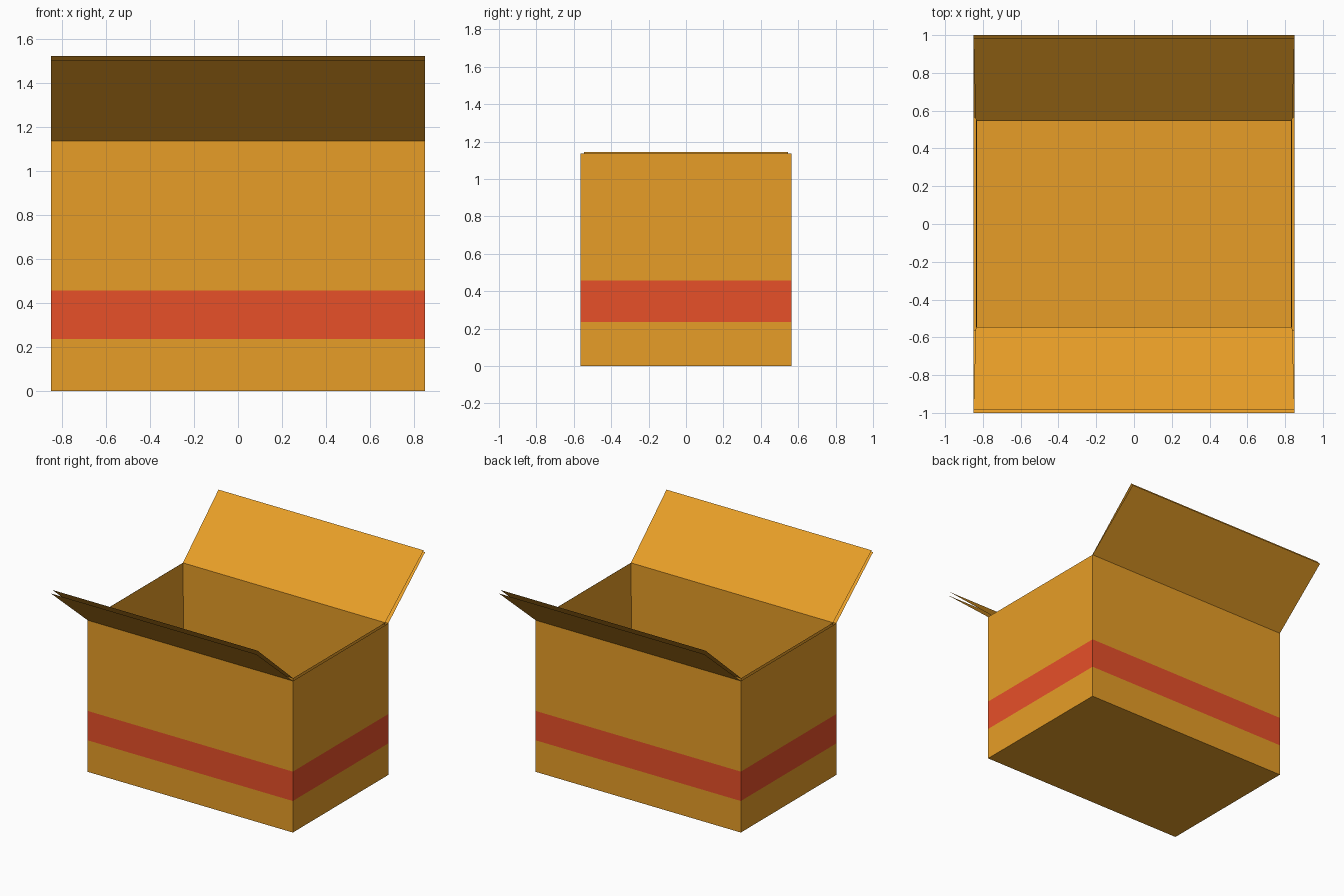
import bpy, bmesh
from mathutils import Matrix, Vector

if "Cube" in bpy.data.objects:
    bpy.data.objects.remove(bpy.data.objects["Cube"])

W, D, H = 0.85, 0.565, 1.135          # half width, half depth, wall height
BAND = (0.236, 0.456)                 # coloured stripe, bottom and top
TIP_Y, TIP_Z = 1.0, 1.502             # outer edge of the open flaps


def material(name, rgb):
    m = bpy.data.materials.new(name)
    m.diffuse_color = (*rgb, 1)
    m.use_nodes = True
    m.node_tree.nodes["Principled BSDF"].inputs["Base Color"].default_value = m.diffuse_color
    return m


bm = bmesh.new()

# Open-topped box
bmesh.ops.create_cube(bm, size=1, matrix=Matrix.Translation((0, 0, H / 2))
                      @ Matrix.Diagonal((2 * W, 2 * D, H, 1)))
bm.normal_update()
bmesh.ops.delete(bm, geom=[f for f in bm.faces if f.normal.z > 0.9],
                 context='FACES_ONLY')

# Cut the stripe into the walls
for z in BAND:
    bmesh.ops.bisect_plane(bm, geom=bm.verts[:] + bm.edges[:] + bm.faces[:],
                           plane_co=Vector((0, 0, z)), plane_no=Vector((0, 0, 1)))

# Front and back flaps, folded outwards from the long rims
for s in (-1, 1):
    rim = [e for e in bm.edges if e.is_boundary
           and all(abs(v.co.z - H) < 1e-4 and abs(v.co.y - s * D) < 1e-4
                   for v in e.verts)]
    new = bmesh.ops.extrude_edge_only(bm, edges=rim)['geom']
    for v in (g for g in new if isinstance(g, bmesh.types.BMVert)):
        v.co.y, v.co.z = s * TIP_Y, TIP_Z

bmesh.ops.recalc_face_normals(bm, faces=bm.faces[:])
bm.normal_update()
# Outside of the box must face out: the floor faces down
floor = min(bm.faces, key=lambda f: f.calc_center_median().z)
if floor.normal.z > 0:
    bmesh.ops.reverse_faces(bm, faces=bm.faces[:])

# Stripe colour by height
for f in bm.faces:
    f.material_index = int(BAND[0] < f.calc_center_median().z < BAND[1])

mesh = bpy.data.meshes.new("cardboard_box")
bm.to_mesh(mesh)
bm.free()
mesh.materials.append(material("cardboard", (0.8, 0.34, 0.02)))
mesh.materials.append(material("red stripe", (0.8, 0.08, 0.022)))
box = bpy.data.objects.new("cardboard_box", mesh)
bpy.context.collection.objects.link(box)

# Inner lining sheet, left open along the edges
lining = box.modifiers.new("lining", 'SOLIDIFY')
lining.thickness = 0.026
lining.offset = -1
lining.use_rim = False
